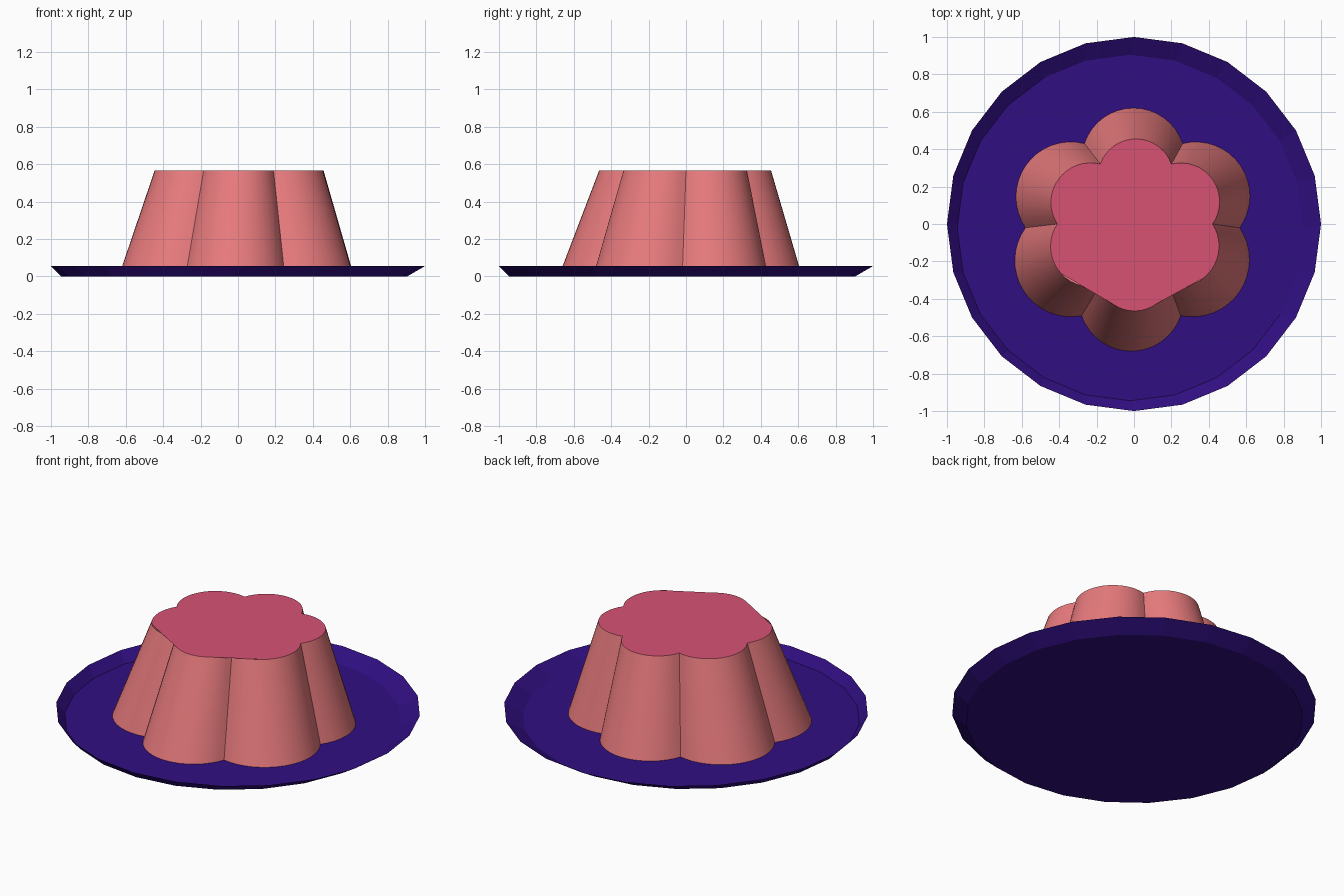
import bpy, bmesh, math
from mathutils import Vector

if "Cube" in bpy.data.objects:
    bpy.data.objects.remove(bpy.data.objects["Cube"])

SEG = 16          # segments per lobe
TOP_Z = 0.565


def material(name, rgb):
    m = bpy.data.materials.new(name)
    m.diffuse_color = (*rgb, 1)
    m.use_nodes = True
    m.node_tree.nodes["Principled BSDF"].inputs["Base Color"].default_value = m.diffuse_color
    return m


def finish(bm, name, mats):
    me = bpy.data.meshes.new(name)
    bm.to_mesh(me)
    bm.free()
    ob = bpy.data.objects.new(name, me)
    bpy.context.collection.objects.link(ob)
    for m in mats:
        me.materials.append(m)
    return ob


def ring(bm, radius, z, cx=0, cy=0, n=24):
    return [bm.verts.new((cx + radius * math.cos(2 * math.pi * i / n),
                          cy + radius * math.sin(2 * math.pi * i / n), z)) for i in range(n)]


def lobes(valleys, bulge):
    """Flower outline: a circular arc of the given bulge between valley points."""
    pts = []
    for i, a in enumerate(valleys):
        a, b = Vector(a), Vector(valleys[(i + 1) % len(valleys)])
        half = (b - a).length / 2
        r = (half * half + bulge * bulge) / (2 * bulge)
        along = (b - a).normalized()
        out = Vector((along.y, -along.x))          # outward for counter-clockwise order
        centre = (a + b) / 2 - out * (r - bulge)
        sweep = math.atan2(half, r - bulge)
        for k in range(SEG):
            t = -sweep + 2 * sweep * k / SEG
            pts.append(centre + out * r * math.cos(t) + along * r * math.sin(t))
    return pts


purple = material("plate purple", (0.03, 0.0045, 0.22))
salmon = material("salmon side", (0.80, 0.195, 0.205))
pink = material("pink top", (0.68, 0.085, 0.175))

# Plate: open shallow dish, floor slightly off centre
bm = bmesh.new()
floor = ring(bm, 0.925, 0, -0.02, -0.02)
rim = ring(bm, 1.0, 0.055)
bm.faces.new(floor)
for i in range(24):
    j = (i + 1) % 24
    bm.faces.new((floor[j], floor[i], rim[i], rim[j]))
finish(bm, "plate", [purple])

# Pudding: six tapering lobes
base = lobes([(0.565, -0.02), (0.26, 0.43), (-0.265, 0.43),
              (-0.58, -0.02), (-0.28, -0.49), (0.25, -0.49)], 0.19)
top = lobes([(0.42, 0), (0.20, 0.32), (-0.18, 0.32),
             (-0.41, 0), (-0.184, -0.33), (0.19, -0.33)], 0.135)
n = len(base)
bm = bmesh.new()
low = [bm.verts.new((p.x, p.y, 0.002)) for p in base]
high = [bm.verts.new((p.x, p.y, TOP_Z)) for p in top]
for i in range(n):
    j = (i + 1) % n
    bm.faces.new((low[i], low[j], high[j], high[i])).smooth = True
bm.faces.new(low[::-1])
pudding = finish(bm, "pudding", [salmon])
bpy.context.view_layer.objects.active = pudding
pudding.select_set(True)
bpy.ops.object.shade_smooth_by_angle(angle=math.radians(30))

# Pudding top: flat cap that bridges the two front notches
bm = bmesh.new()
skip = set()
for valley, before, after in ((4 * SEG, 6, 4), (5 * SEG, 3, 5)):
    skip.update(range(valley - before, valley + after + 1))
bm.faces.new([bm.verts.new((p.x, p.y, TOP_Z)) for i, p in enumerate(top) if i not in skip])
finish(bm, "pudding_top", [pink])
